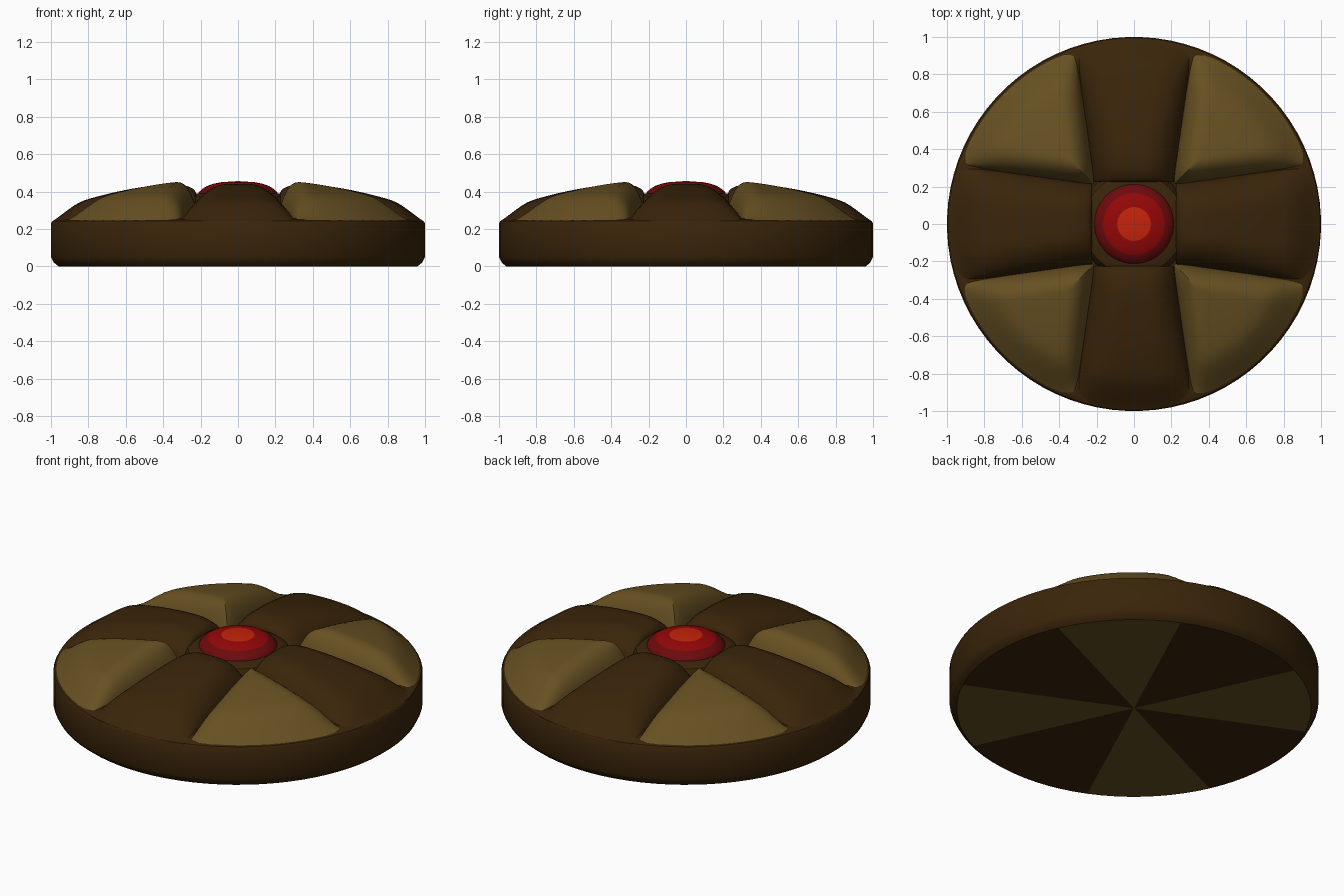
import bpy, bmesh
from math import sin, cos, pi, radians, degrees, atan2, sqrt, hypot
from mathutils import Matrix

if "Cube" in bpy.data.objects:
    bpy.data.objects.remove(bpy.data.objects["Cube"], do_unlink=True)


def material(name, r, g, b):
    m = bpy.data.materials.new(name)
    m.use_nodes = True
    m.diffuse_color = (r, g, b, 1)
    m.node_tree.nodes["Principled BSDF"].inputs["Base Color"].default_value = (r, g, b, 1)
    return m


brown = material("dark brown", 0.042, 0.018, 0.003)
tan = material("tan", 0.135, 0.081, 0.016)
orange = material("glowing orange red", 0.56, 0.017, 0.003)
red = material("red", 0.30, 0.002, 0.002)
deep_red = material("deep red", 0.15, 0.003, 0.004)


def finish(name, bm, mats, rule=None, angle=35):
    bmesh.ops.recalc_face_normals(bm, faces=bm.faces)
    for f in bm.faces:
        f.smooth = True
        if rule:
            f.material_index = rule(f.calc_center_median())
    mesh = bpy.data.meshes.new(name)
    bm.to_mesh(mesh)
    bm.free()
    mesh.set_sharp_from_angle(angle=radians(angle))
    for m in mats:
        mesh.materials.append(m)
    obj = bpy.data.objects.new(name, mesh)
    bpy.context.collection.objects.link(obj)


def lathe(name, profile, mats, rule=None, steps=80):
    """Turn a (radius, height) profile about z; half a step of offset."""
    bm = bmesh.new()
    start = pi / steps
    verts = [bm.verts.new((r * cos(start), r * sin(start), z)) for r, z in profile]
    edges = [bm.edges.new(pair) for pair in zip(verts, verts[1:])]
    bmesh.ops.spin(bm, geom=verts + edges, cent=(0, 0, 0), axis=(0, 0, 1),
                   angle=2 * pi, steps=steps)
    bmesh.ops.remove_doubles(bm, verts=bm.verts, dist=0.0001)
    finish(name, bm, mats, rule)


def gap(dist, radius):
    """1 at an edge, falling to 0 at the given distance from it."""
    return 1 - min(max(dist / radius, 0), 1)


def rounded(dist, radius):
    """Quarter-circle rise from an edge, 0 to 1."""
    return sqrt(1 - gap(dist, radius) ** 2)


def cushion(name, turn, mat, inner_half, inner_y, spread, rim, top, side, inner_rise, n=28):
    """Puffed wedge running outwards along +y, then turned about z."""
    bm = bmesh.new()
    base = 0.24
    outer_half = rim * sin(radians(spread))
    rows = []
    for j in range(n + 1):
        v = (1 - cos(pi * j / n)) / 2
        row = []
        for i in range(n + 1):
            u = sin(pi / 2 * (2 * i / n - 1))
            a = u * radians(spread)
            x0, x1, y1 = u * inner_half, rim * sin(a), rim * cos(a)
            x, y = x0 + (x1 - x0) * v, inner_y + (y1 - inner_y) * v
            half = inner_half + (outer_half - inner_half) * v
            length = y1 - inner_y
            across = rounded((1 - abs(u)) * half, side)
            outwards = 1 - gap((1 - v) * length, 0.18) ** 2
            inwards = 1 - inner_rise + inner_rise * rounded(v * length, 0.12)
            far = max(hypot(x, y) - 0.38, 0)
            height = top - 0.09 * far - 0.24 * far * far - base
            row.append(bm.verts.new((x, y, base + height * across * outwards * inwards)))
        rows.append(row)
    for a, b in zip(rows, rows[1:]):
        for i in range(n):
            bm.faces.new((a[i], a[i + 1], b[i + 1], b[i]))
    bmesh.ops.rotate(bm, verts=bm.verts, cent=(0, 0, 0),
                     matrix=Matrix.Rotation(radians(turn), 3, 'Z'))
    finish(name, bm, [mat], angle=60)


# Round base, with tan wedges on the diagonals of the underside
def underside(c):
    off_axis = degrees(atan2(c.y, c.x)) % 90
    return 1 if c.z < 0.001 and abs(off_axis - 45) < 20.25 else 0


lathe("base", [(0, 0), (0.96, 0), (0.985, 0.02), (1, 0.05), (1, 0.23), (0.993, 0.242),
               (0.97, 0.252), (0.9, 0.258), (0.3, 0.27), (0, 0.27)],
      [brown, tan], underside)

# Alternating cushions around the top
for k, place in enumerate(("back", "left", "front", "right")):
    cushion("dark_cushion_" + place, 90 * k, brown, 0.22, 0.225, 18.3, 0.995,
            0.44, 0.18, 0.25)
    cushion("tan_cushion_%d" % (k + 1), 90 * k + 45, tan, 0.01, 0.30, 26.5, 0.99,
            0.462, 0.13, 1)

# Sloping collar and domed button in the middle
lathe("collar", [(0.30, 0.25), (0.285, 0.345), (0.27, 0.37), (0.22, 0.39), (0, 0.39)],
      [brown])


def button_band(c):
    r = hypot(c.x, c.y)
    return 0 if r < 0.09 else 1 if r < 0.165 else 2


lathe("button", [(0.212, 0.36), (0.215, 0.385), (0.207, 0.4), (0.19, 0.415),
                 (0.165, 0.43), (0.13, 0.442), (0.09, 0.45), (0, 0.456)],
      [orange, red, deep_red], button_band, steps=48)
